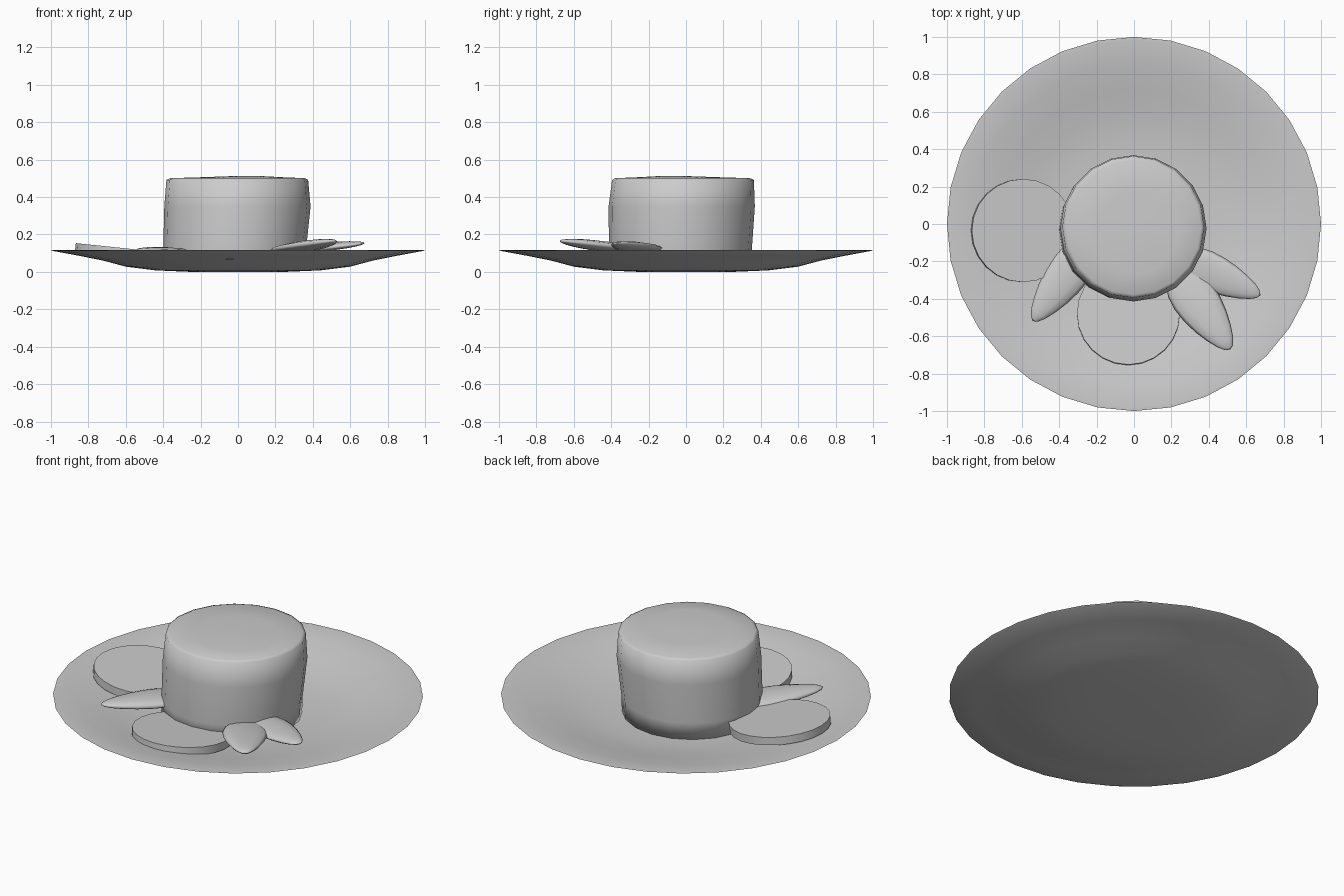
import bpy, bmesh
from math import sin, cos, pi, radians
from mathutils import Matrix, Vector

if "Cube" in bpy.data.objects:
    bpy.data.objects.remove(bpy.data.objects["Cube"])


def finish(bm, name, sharp_angle=None):
    bmesh.ops.recalc_face_normals(bm, faces=bm.faces)
    me = bpy.data.meshes.new(name)
    bm.to_mesh(me)
    bm.free()
    ob = bpy.data.objects.new(name, me)
    bpy.context.collection.objects.link(ob)
    bpy.ops.object.select_all(action='DESELECT')
    ob.select_set(True)
    bpy.context.view_layer.objects.active = ob
    if sharp_angle is None:
        bpy.ops.object.shade_smooth()
    else:
        bpy.ops.object.shade_smooth_by_angle(angle=radians(sharp_angle))
    return ob


def loft(name, rings, sides, sharp_angle=None):
    """Stack of circles (radius, z, centre x, centre y), capped at both ends."""
    bm = bmesh.new()
    loops = []
    for r, z, cx, cy in rings:
        loops.append([bm.verts.new((cx + r * cos(2 * pi * i / sides),
                                    cy + r * sin(2 * pi * i / sides), z))
                      for i in range(sides)])
    for a, b in zip(loops, loops[1:]):
        for i in range(sides):
            j = (i + 1) % sides
            bm.faces.new((a[i], a[j], b[j], b[i]))
    bm.faces.new(loops[0])
    bm.faces.new(loops[-1])
    return finish(bm, name, sharp_angle)


def slice_disc(name, centre, radius, thickness, tilt_axis, tilt):
    bm = bmesh.new()
    bmesh.ops.create_cone(bm, cap_ends=True, segments=24, radius1=radius,
                          radius2=radius, depth=thickness)
    bm.transform(Matrix.Translation(centre) @ Matrix.Rotation(radians(tilt), 4, tilt_axis))
    return finish(bm, name, 40)


def leaf(name, centre, length, width, thick, heading, pitch, roll=0):
    """Flattened ellipsoid, widest near its base, narrowing to a blunt tip."""
    bm = bmesh.new()
    bmesh.ops.create_uvsphere(bm, u_segments=12, v_segments=10, radius=1)
    bm.transform(Matrix.Rotation(pi / 2, 4, 'Y'))
    for v in bm.verts:
        taper = 1 - 0.32 * v.co.x
        v.co = Vector((v.co.x * length / 2, v.co.y * taper * width / 2,
                       v.co.z * thick / 2))
    bm.transform(Matrix.Translation(centre)
                 @ Matrix.Rotation(radians(heading), 4, 'Z')
                 @ Matrix.Rotation(radians(-pitch), 4, 'Y')
                 @ Matrix.Rotation(radians(roll), 4, 'X'))
    return finish(bm, name)


# Shallow plate: underside out to the rim, then back down to the floor
plate_profile = [(0.25, 0.0), (0.44, 0.008), (0.60, 0.028), (0.72, 0.06),
                 (0.86, 0.088), (0.99, 0.112), (1.0, 0.117), (0.98, 0.118),
                 (0.86, 0.100), (0.72, 0.074), (0.60, 0.045), (0.44, 0.026),
                 (0.25, 0.020)]
loft("plate", [(r, z, 0, 0) for r, z in plate_profile], 32, 60)

# Slightly leaning round cake with a soft uneven top
loft("cake", [(0.38, 0.022, -0.02, -0.03),
              (0.382, 0.12, -0.018, -0.03),
              (0.391, 0.35, -0.003, -0.023),
              (0.379, 0.492, -0.004, -0.016),
              (0.36, 0.501, -0.002, -0.018),
              (0.22, 0.506, 0.02, -0.04),
              (0.08, 0.512, 0.05, -0.07)], 20)

# Round slices leaning on the plate
slice_disc("left_slice", (-0.595, -0.035, 0.102), 0.276, 0.046, 'Y', 6)
slice_disc("front_slice", (-0.03, -0.48, 0.066), 0.275, 0.046, 'X', -5)

# Garnish leaves: centre, length, width, thickness, heading, pitch, roll
for args in [("front_right_leaf", (0.365, -0.455, 0.138), 0.53, 0.235, 0.055, -55, 6),
             ("right_leaf", (0.45, -0.276, 0.132), 0.50, 0.20, 0.045, -25, 5, 6),
             ("left_leaf", (-0.385, -0.305, 0.105), 0.53, 0.215, 0.055, -126, 2)]:
    leaf(*args)
